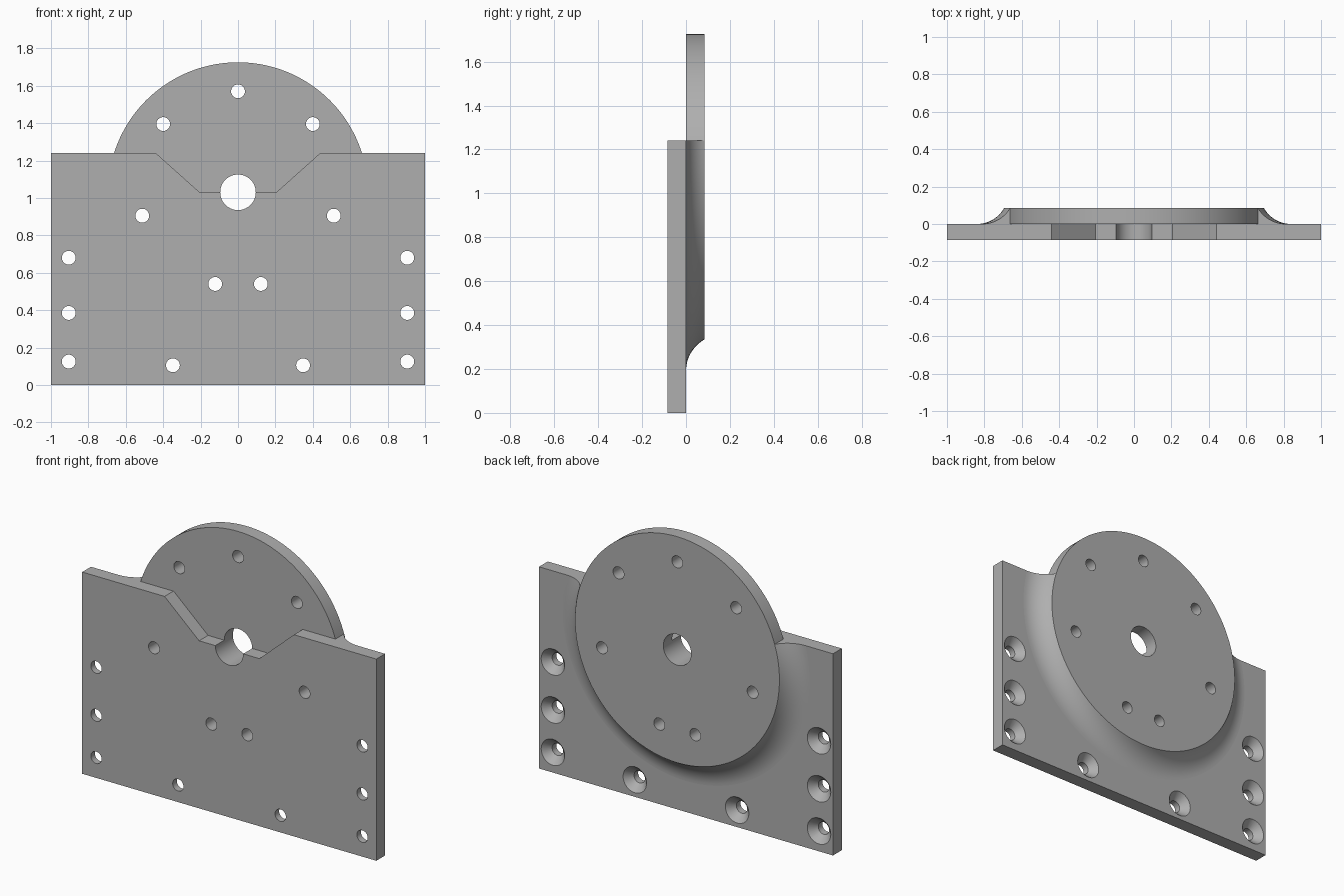
import bpy, bmesh, math

T = 0.085            # thickness of plate and of disc
TOP = 1.24           # top edge of the plate
HUB = 1.03           # height of the disc centre
R_DISC, R_FLARE = 0.695, 0.84

if "Cube" in bpy.data.objects:
    bpy.data.objects.remove(bpy.data.objects["Cube"])

grey = bpy.data.materials.new("plain grey")
grey.use_nodes = True
colour = (0.43, 0.43, 0.43, 1)
grey.diffuse_color = colour
grey.node_tree.nodes["Principled BSDF"].inputs["Base Color"].default_value = colour


def finish(name, bm):
    bmesh.ops.recalc_face_normals(bm, faces=bm.faces[:])
    mesh = bpy.data.meshes.new(name)
    bm.to_mesh(mesh)
    bm.free()
    mesh.materials.append(grey)
    obj = bpy.data.objects.new(name, mesh)
    bpy.context.collection.objects.link(obj)
    return obj


def lathe(bm, profile, centre, segs, ring=False):
    """Turn (radius, y) points about an axis along y; cap the ends unless it is a ring."""
    cx, cz = centre
    loops = []
    for r, y in profile:
        angles = [2 * math.pi * i / segs for i in range(segs)]
        loops.append([bm.verts.new((cx + r * math.sin(a), y, cz + r * math.cos(a))) for a in angles])
    pairs = list(zip(loops, loops[1:]))
    if ring:
        pairs.append((loops[-1], loops[0]))
    else:
        bm.faces.new(loops[0])
        bm.faces.new(loops[-1])
    for a, b in pairs:
        for i in range(segs):
            j = (i + 1) % segs
            bm.faces.new((a[i], a[j], b[j], b[i]))


def prism(name, outline, y0, y1):
    """Extrude an (x, z) outline along y."""
    bm = bmesh.new()
    face = bm.faces.new([bm.verts.new((x, y0, z)) for x, z in outline])
    out = bmesh.ops.extrude_face_region(bm, geom=[face])["geom"]
    moved = [v for v in out if isinstance(v, bmesh.types.BMVert)]
    bmesh.ops.translate(bm, verts=moved, vec=(0, y1 - y0, 0))
    return finish(name, bm)


def turned(name, profile, centres, segs, ring=False):
    bm = bmesh.new()
    for c in centres:
        lathe(bm, profile, c, segs, ring)
    return finish(name, bm)


def cut(obj, cutters):
    bpy.context.view_layer.objects.active = obj
    for c in cutters:
        mod = obj.modifiers.new("cut", 'BOOLEAN')
        mod.operation, mod.solver, mod.object = 'DIFFERENCE', 'EXACT', c
        bpy.ops.object.modifier_apply(modifier=mod.name)


def both_sides(points):
    return [(s * x, z) for x, z in points for s in (1, -1)]


# Main solids
plate = prism("base_plate", [(-1, 0), (1, 0), (1, TOP), (-1, TOP)], -T, 0)
disc = turned("mounting_disc", [(R_DISC, 0), (R_DISC, T)], [(0, HUB)], 144)

# Concave flare blending the disc rim into the plate
run = R_FLARE - R_DISC
rho = (run ** 2 + T ** 2) / (2 * T)
sweep = math.asin(run / rho)
steps = 12
arc = [(R_FLARE - rho * math.sin(sweep * i / steps), rho - rho * math.cos(sweep * i / steps))
       for i in range(steps + 1)]
flare = turned("rim_flare", arc + [(R_DISC - 0.01, T - 0.001), (R_DISC - 0.01, 0)],
               [(0, HUB)], 144, ring=True)

# Cutters
bore = turned("bore_cutter", [(0.095, -0.3), (0.095, 0.3)], [(0, HUB)], 64)
disc_holes = turned("disc_hole_cutter", [(0.037, -0.3), (0.037, 0.3)],
                    [(0, 1.57)] + both_sides([(0.4, 1.395), (0.512, 0.905), (0.122, 0.54)]), 32)
screw_holes = turned("countersink_cutter",
                     [(0.037, -0.3), (0.037, -0.045), (0.08, 0), (0.099, 0.02)],
                     both_sides([(0.905, 0.68), (0.905, 0.385), (0.905, 0.125), (0.348, 0.105)]), 32)
notch = prism("notch_cutter", [(-0.205, HUB), (0.205, HUB), (0.44, TOP), (0.44, 1.31),
                               (-0.44, 1.31), (-0.44, TOP)], -0.3, 0.002)
trim = prism("flare_trim_cutter", [(-2, TOP), (2, TOP), (2, 3), (-2, 3)], -1, 1)

cut(plate, [notch, bore, disc_holes, screw_holes])
cut(disc, [notch, bore, disc_holes])
cut(flare, [trim])
for c in (bore, disc_holes, screw_holes, notch, trim):
    bpy.data.objects.remove(c)

# Smooth curved walls, keep hard edges
for obj in (plate, disc, flare):
    bpy.ops.object.select_all(action='DESELECT')
    obj.select_set(True)
    bpy.context.view_layer.objects.active = obj
    bpy.ops.object.shade_smooth_by_angle(angle=math.radians(25))
